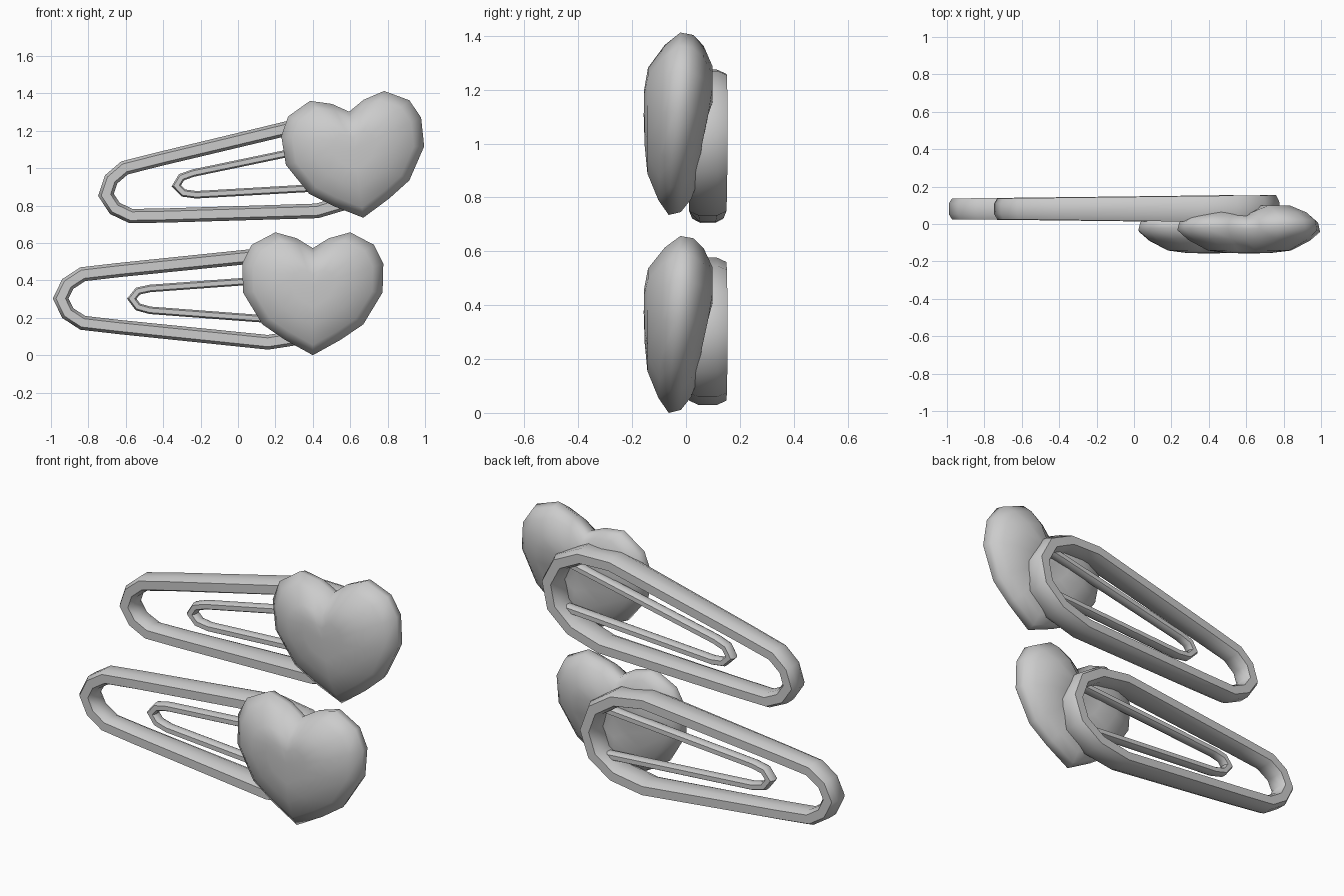
import bpy, bmesh, math
from mathutils import Matrix, Vector

if "Cube" in bpy.data.objects:
    bpy.data.objects.remove(bpy.data.objects["Cube"])

def finish(name, bm, mat, angle):
    bmesh.ops.recalc_face_normals(bm, faces=bm.faces[:])
    me = bpy.data.meshes.new(name)
    bm.to_mesh(me)
    bm.free()
    me.transform(mat)
    ob = bpy.data.objects.new(name, me)
    bpy.context.collection.objects.link(ob)
    bpy.ops.object.select_all(action='DESELECT')
    ob.select_set(True)
    bpy.context.view_layer.objects.active = ob
    bpy.ops.object.shade_smooth_by_angle(angle=math.radians(angle))
    return ob

def bridge(bm, a, b):
    n = len(a)
    for i in range(n):
        bm.faces.new((a[i], a[(i + 1) % n], b[(i + 1) % n], b[i]))

# Octagonal wire swept with mitred corners along a path in the XZ plane
SECTION = [(1, .5), (.6, 1), (-.6, 1), (-1, .5), (-1, -.5), (-.6, -1), (.6, -1), (1, -.5)]

def wire(name, path, width, depth, yc, closed, mat):
    bm = bmesh.new()
    pts = [Vector(p) for p in path]
    n = len(pts)
    rings = []
    for i, p in enumerate(pts):
        nxt = pts[(i + 1) % n] if closed or i < n - 1 else None
        prv = pts[i - 1] if closed or i > 0 else None
        d1 = (p - prv).normalized() if prv else (nxt - p).normalized()
        d2 = (nxt - p).normalized() if nxt else d1
        t = (d1 + d2).normalized()
        w = width(p.x) / max(t.dot(d1), .6)
        nor = Vector((-t.y, t.x))
        rings.append([bm.verts.new((p.x + nor.x * w * u, yc + depth(p.x) * v, p.y + nor.y * w * u))
                      for u, v in SECTION])
    for i in range(n if closed else n - 1):
        bridge(bm, rings[i], rings[(i + 1) % n])
    if not closed:
        bm.faces.new(rings[0])
        bm.faces.new(rings[-1])
    finish(name, bm, mat, 60)

# Half outline of the heart: offset from the centre line, height
HALF = [(0, 0), (.15, .083), (.27, .165), (.373, .335), (.377, .49), (.327, .59),
        (.2, .657), (.085, .625), (0, .572)]
OUTLINE = HALF + [(-x, z) for x, z in HALF[-2:0:-1]]

def heart(name, mat):
    bm = bmesh.new()
    cx, cz = .40, .37

    def back_y(x, z):
        # two bulging lobes, the right one fuller, flattening toward the tip
        lobe = min(1, abs(x) / .2) * max(0, min(1, (z - .1) / .35))
        return .052 + lobe * (.046 if x > 0 else .018)

    def ring(scale, f, side):
        out = []
        for x, z in OUTLINE:
            rim = -.057 + .047 * z / .657
            goal = -.148 if side < 0 else back_y(x, z)
            out.append(bm.verts.new((cx + x * scale, rim + (goal - rim) * f, cz + (z - cz) * scale)))
        return out

    rings = [ring(.3, 1.06, -1), ring(.58, .95, -1), ring(.85, .5, -1), ring(1, .08, -1),
             ring(.97, .35, 1), ring(.84, .7, 1), ring(.6, 1, 1), ring(.3, 1, 1)]
    for a, b in zip(rings, rings[1:]):
        bridge(bm, a, b)
    for r, y in ((rings[0], -.157), (rings[-1], .055)):
        c = bm.verts.new((cx, y, cz))
        for i in range(len(r)):
            bm.faces.new((r[i], r[(i + 1) % len(r)], c))
    finish(name, bm, mat, 70)

# Outer loop centre line, mirrored about its long axis
ZC = .303
UP = [(-.91, .078), (-.83, .130), (-.64, .152), (.16, .234), (.34, .205), (.46, .125)]
LOOP = ([(-.948, ZC)] + [(x, ZC + z) for x, z in UP] + [(.505, ZC)]
        + [(x, ZC - z) for x, z in reversed(UP)])
# Inner U-shaped prong, open at the right where it joins the loop
PRONG = [(.46, .425), (-.47, .357), (-.535, .343), (-.568, .302), (-.535, .258), (-.47, .240), (.46, .170)]

def clip(label, mat):
    wire(label + "_outer_loop", LOOP, lambda x: .038 + .006 * max(0, x),
         lambda x: .055 + .018 * (x + 1) / 1.5, .081, True, mat)
    wire(label + "_inner_prong", PRONG, lambda x: .02, lambda x: .028, .08, False, mat)
    heart(label + "_heart", mat)

clip("lower_clip", Matrix.Identity(4))
clip("upper_clip", Matrix.Translation((.67, 0, .735)) @ Matrix.Rotation(math.radians(-7.6), 4, 'Y')
     @ Matrix.Translation((-.40, 0, 0)))
